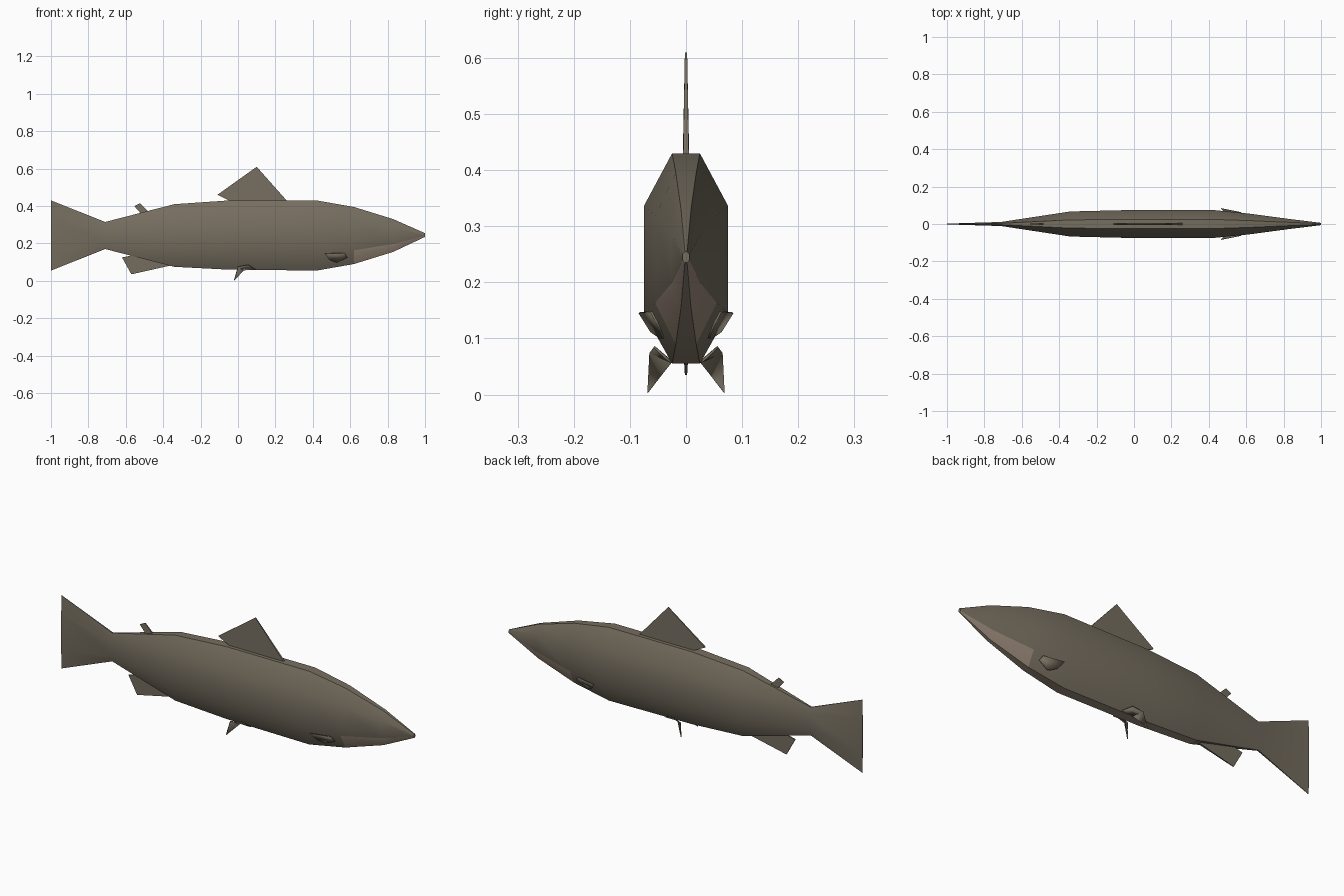
import bpy, bmesh, math

if "Cube" in bpy.data.objects:
    bpy.data.objects.remove(bpy.data.objects["Cube"])


def material(name, rgb):
    m = bpy.data.materials.new(name)
    m.diffuse_color = (*rgb, 1)
    m.use_nodes = True
    m.node_tree.nodes["Principled BSDF"].inputs["Base Color"].default_value = m.diffuse_color
    return m


OLIVE = material("olive brown", (0.18, 0.155, 0.115))
PALE = material("pale belly", (0.32, 0.25, 0.19))


def add_object(name, bm, mats, angle=45):
    bmesh.ops.recalc_face_normals(bm, faces=bm.faces)
    me = bpy.data.meshes.new(name)
    bm.to_mesh(me)
    bm.free()
    ob = bpy.data.objects.new(name, me)
    bpy.context.collection.objects.link(ob)
    for m in mats:
        me.materials.append(m)
    bpy.ops.object.select_all(action='DESELECT')
    ob.select_set(True)
    bpy.context.view_layer.objects.active = ob
    bpy.ops.object.shade_smooth_by_angle(angle=math.radians(angle))
    return ob


# Body and tail: chamfered eight-sided sections (x, bottom, top, half width)
sections = [(-1, .055, .43, .002), (-.71, .17, .315, .011), (-.34, .075, .41, .067),
            (-.05, .06, .43, .074), (.42, .055, .43, .075), (.62, .09, .395, .055),
            (.83, .155, .33, .027), (1, .235, .255, .006)]
outline = [(.33, 0), (1, .24), (1, .75), (.33, 1), (-.33, 1), (-1, .75), (-1, .24), (-.33, 0)]
bm = bmesh.new()
rings = [[bm.verts.new((x, w * u, lo + (hi - lo) * v)) for u, v in outline]
         for x, lo, hi, w in sections]
for s, (a, b) in enumerate(zip(rings, rings[1:])):
    for i in range(8):
        j = (i + 1) % 8
        f = bm.faces.new((a[i], a[j], b[j], b[i]))
        # Pale underside, widening to the lower chamfers at the jaw
        belly = i == 7 and s >= 2
        jaw = i in (0, 6) and s >= 5
        f.material_index = int(belly or jaw)
bm.faces.new(rings[0])
bm.faces.new(rings[-1])
add_object("body", bm, [OLIVE, PALE])


# Upright fins: (x, z, half thickness) outlines on the centre line
def centre_fin(name, pts):
    bm = bmesh.new()
    left = [bm.verts.new((x, -t, z)) for x, z, t in pts]
    right = [bm.verts.new((x, t, z)) for x, z, t in pts]
    bm.faces.new(left)
    bm.faces.new(right[::-1])
    n = len(pts)
    for i in range(n):
        j = (i + 1) % n
        bm.faces.new((left[i], left[j], right[j], right[i]))
    add_object(name, bm, [OLIVE])


centre_fin("dorsal_fin", [(-.11, .46, .004), (.1, .61, .002), (.26, .43, .005),
                          (.2, .41, .006), (-.02, .41, .006), (-.05, .43, .005)])
centre_fin("adipose_fin", [(-.555, .4, .002), (-.525, .415, .002),
                           (-.48, .37, .004), (-.515, .355, .004)])
centre_fin("anal_fin", [(-.62, .125, .002), (-.57, .035, .002), (-.36, .082, .005),
                        (-.4, .12, .006), (-.55, .14, .004)])


# Paired fins: folded plates fanned from an inner root, mirrored across y
def paired_fin(name, root, rim):
    for side, sign in (("right", -1), ("left", 1)):
        bm = bmesh.new()
        r = bm.verts.new((root[0], sign * root[1], root[2]))
        edge = [bm.verts.new((x, sign * y, z)) for x, y, z in rim]
        for a, b in zip(edge, edge[1:]):
            bm.faces.new((r, a, b))
        ob = add_object(f"{name}_{side}", bm, [OLIVE])
        mod = ob.modifiers.new("thickness", 'SOLIDIFY')
        mod.thickness = .004
        mod.offset = 0


paired_fin("pelvic_fin", (.03, .025, .058),
           [(.095, .03, .06), (.055, .057, .085), (0, .064, .075), (-.02, .068, .003), (.01, .03, .055)])
paired_fin("pectoral_fin", (.53, .04, .1),
           [(.585, .05, .125), (.57, .062, .148), (.465, .083, .146), (.49, .062, .112), (.52, .045, .1)])
